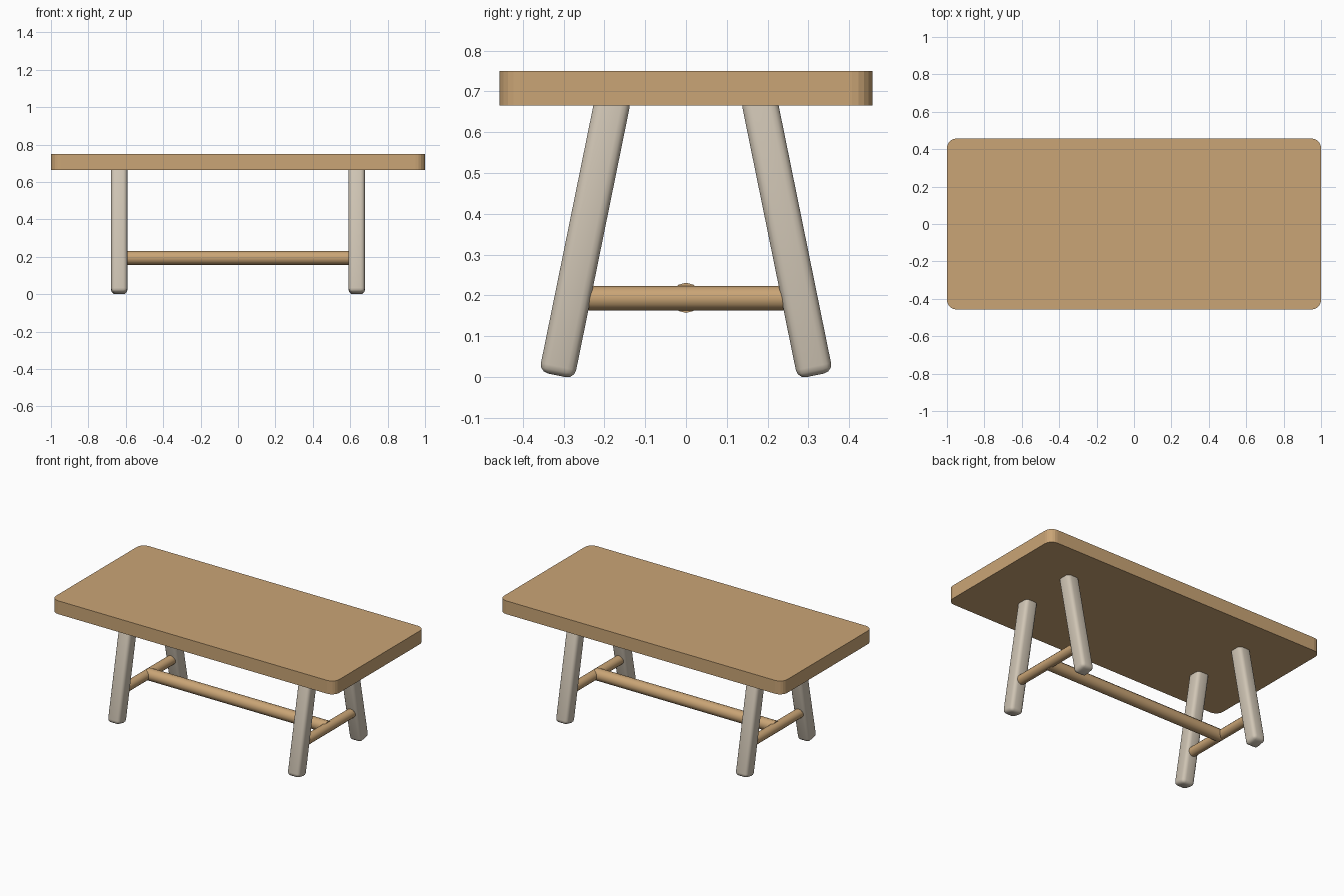
import bpy, bmesh, math
from mathutils import Matrix

cube = bpy.data.objects.get("Cube")
if cube:
    bpy.data.objects.remove(cube, do_unlink=True)


def material(name, rgb):
    mat = bpy.data.materials.new(name)
    mat.use_nodes = True
    color = (*rgb, 1)
    mat.diffuse_color = color
    mat.node_tree.nodes["Principled BSDF"].inputs["Base Color"].default_value = color
    return mat


def finish(bm, name, mat, smooth):
    mesh = bpy.data.meshes.new(name)
    bm.to_mesh(mesh)
    bm.free()
    mesh.materials.append(mat)
    obj = bpy.data.objects.new(name, mesh)
    bpy.context.collection.objects.link(obj)
    if smooth:
        bpy.ops.object.select_all(action="DESELECT")
        obj.select_set(True)
        bpy.context.view_layer.objects.active = obj
        bpy.ops.object.shade_smooth_by_angle(angle=math.radians(50))
    return obj


def beveled_box(name, size, matrix, mat, radius, segments, upright_only=False):
    bm = bmesh.new()
    bmesh.ops.create_cube(bm, size=1, matrix=Matrix.Diagonal((*size, 1)))
    edges = [e for e in bm.edges if not upright_only
             or abs(e.verts[0].co.z - e.verts[1].co.z) > size[2] / 2]
    bmesh.ops.bevel(bm, geom=edges, offset=radius, segments=segments,
                    profile=0.5, affect="EDGES")
    bm.transform(matrix)
    return finish(bm, name, mat, not upright_only)


def rail(name, radius, length, matrix):
    bm = bmesh.new()
    bmesh.ops.create_cone(bm, cap_ends=True, segments=12, radius1=radius,
                          radius2=radius, depth=length, matrix=matrix)
    return finish(bm, name, wood, True)


wood = material("warm_wood", (0.59, 0.375, 0.18))
paint = material("pale_legs", (0.63, 0.56, 0.46))

# Thick top with rounded corners
beveled_box("table_top", (2, 0.914, 0.085), Matrix.Translation((0, 0, 0.7075)),
            wood, 0.05, 5, upright_only=True)

# Splayed legs and the rails that join each pair
LEG_X = 0.635
SPLAY = math.radians(11.5)
for side, sx in (("left", 1), ("right", -1)):
    for end, sy in (("front", -1), ("back", 1)):
        place = Matrix.Translation((sx * LEG_X, sy * 0.247, 0.347))
        beveled_box(f"{end}_{side}_leg", (0.086, 0.088, 0.7),
                    place @ Matrix.Rotation(sy * SPLAY, 4, "X"), paint, 0.022, 3)
    rail(f"{side}_side_rail", 0.03, 0.52,
         Matrix.Translation((sx * LEG_X, 0, 0.193)) @ Matrix.Rotation(math.pi / 2, 4, "X"))

# Long stretcher between the side rails
rail("centre_stretcher", 0.037, 2 * LEG_X,
     Matrix.Translation((0, 0, 0.194)) @ Matrix.Rotation(math.pi / 2, 4, "Y"))
